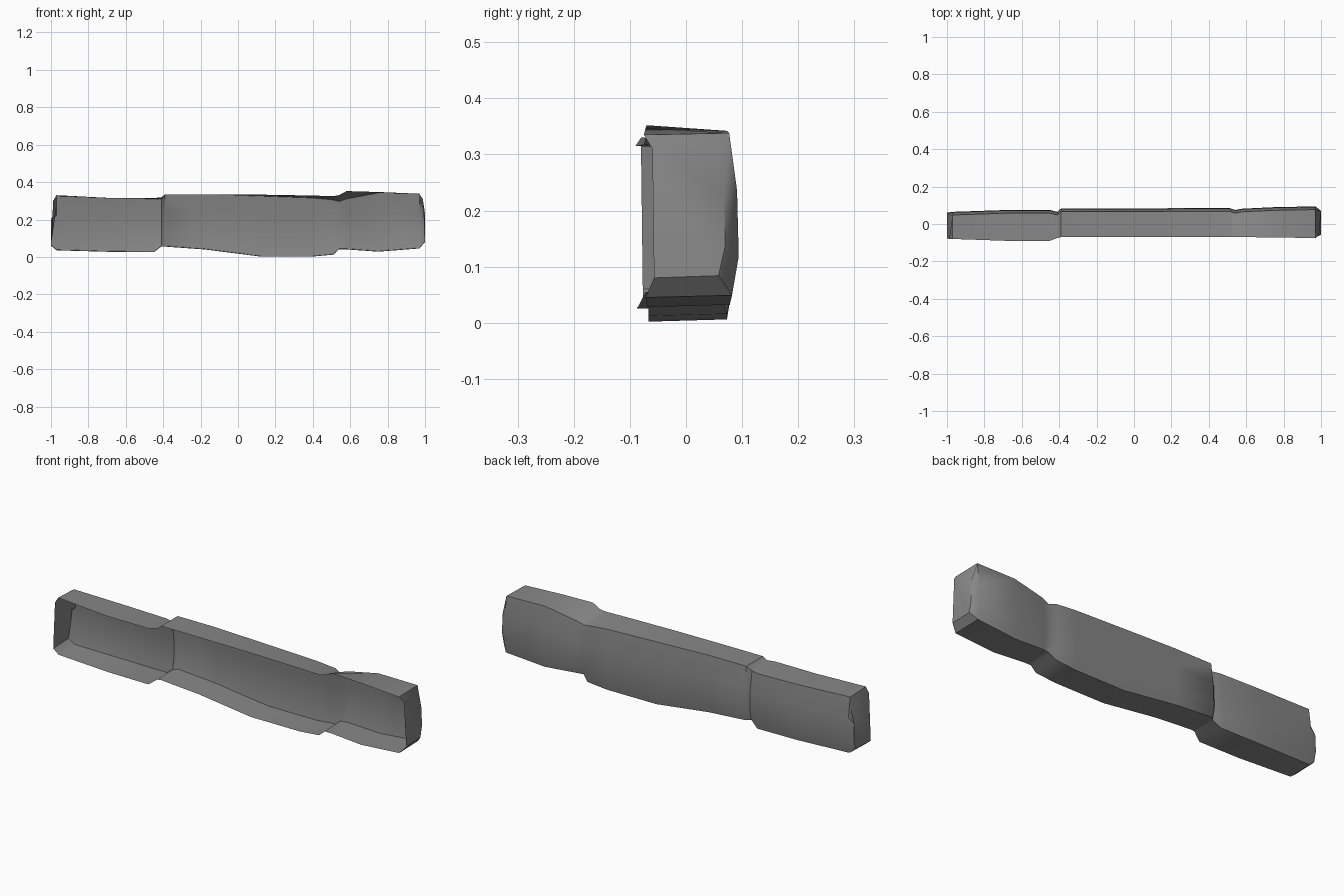
import bpy
import bmesh
import math

cube = bpy.data.objects.get("Cube")
if cube:
    bpy.data.objects.remove(cube, do_unlink=True)

# Weathered grey colour
grey = bpy.data.materials.new("weathered_grey")
grey.use_nodes = True
colour = (0.24, 0.24, 0.24, 1)
grey.diffuse_color = colour
grey.node_tree.nodes["Principled BSDF"].inputs["Base Color"].default_value = colour

# Sections along the length:
# x, front y, front top z, back top z, back y, bottom z
SECTIONS = [
    (-1.0, -.08, .30, .27, .06, .06),
    (-.97, -.08, .33, .325, .065, .035),
    (-.68, -.09, .315, .315, .075, .027),
    (-.45, -.09, .315, .31, .075, .025),
    (-.41, -.075, .318, .31, .065, .055),
    (-.39, -.07, .335, .335, .083, .055),
    (-.18, -.07, .335, .335, .083, .04),
    (.12, -.07, .333, .325, .084, .002),
    (.4, -.07, .328, .315, .085, .002),
    (.51, -.07, .325, .305, .085, .012),
    (.54, -.07, .33, .296, .075, .04),
    (.58, -.07, .352, .31, .082, .04),
    (.75, -.072, .347, .342, .09, .028),
    (.97, -.075, .335, .338, .094, .045),
    (1.0, -.06, .31, .31, .07, .08),
]


def profile(x, front, top_front, top_back, back, bottom):
    """Open-fronted section: top, bulging back and underside."""
    height = top_back - bottom
    # The upper corners lean inward at the two ends
    lean = .03 * x if abs(x) > .99 else 0
    return [
        (x - lean * .4, front, top_front),
        (x - lean, back - .017, top_back),
        (x, back - .003, bottom + height * .65),
        (x, back, bottom + height * .25),
        (x, back - .012, bottom + .004),
        (x, front + .003, bottom),
    ]


# Long hollow slab, open along its front
bm = bmesh.new()
rings = [[bm.verts.new(p) for p in profile(*s)] for s in SECTIONS]
for a, b in zip(rings, rings[1:]):
    for i in range(len(a) - 1):
        bm.faces.new((a[i], b[i], b[i + 1], a[i + 1]))

# End walls
bm.faces.new(rings[0])
bm.faces.new(rings[-1][::-1])
bm.normal_update()

# Orient everything outward, judged by the broad back face
bmesh.ops.recalc_face_normals(bm, faces=bm.faces)
bm.normal_update()
back_face = max(bm.faces, key=lambda f: f.calc_center_median().y)
if back_face.normal.y < 0:
    bmesh.ops.reverse_faces(bm, faces=bm.faces)

mesh = bpy.data.meshes.new("slab_shell")
bm.to_mesh(mesh)
bm.free()
mesh.materials.append(grey)
slab = bpy.data.objects.new("slab_shell", mesh)
bpy.context.collection.objects.link(slab)

# Soft surfaces with crisp long edges
bpy.ops.object.select_all(action="DESELECT")
slab.select_set(True)
bpy.context.view_layer.objects.active = slab
bpy.ops.object.shade_smooth_by_angle(angle=math.radians(45))
